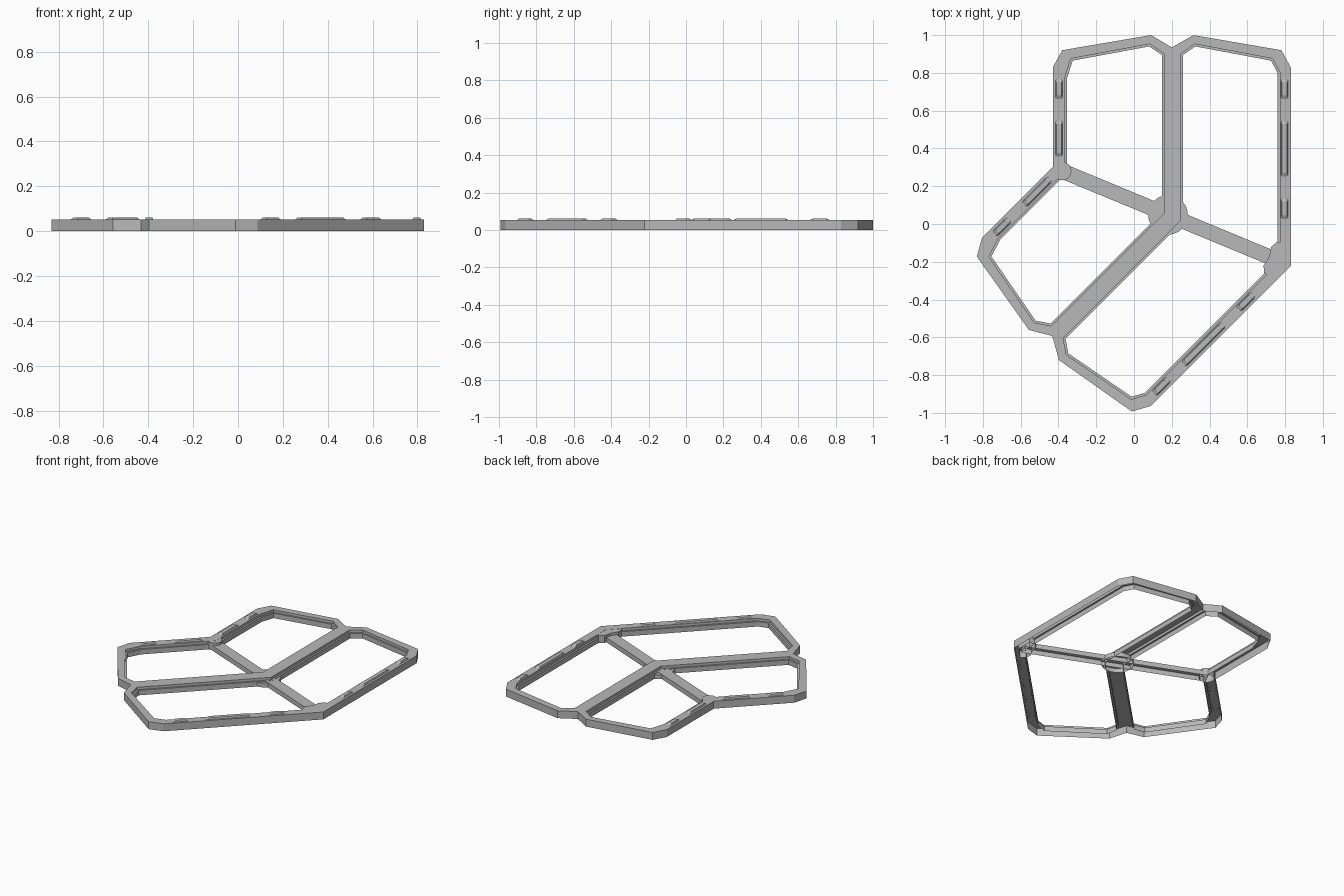
import bpy, bmesh, math
from mathutils import Vector

cube = bpy.data.objects.get("Cube")
if cube:
    bpy.data.objects.remove(cube, do_unlink=True)

TOP, LEDGE, PAD_TOP = 0.053, 0.035, 0.062
CENTRE = Vector((0.2, 0.04))            # bend of the central bar
ANGLE = math.radians(-22.5)             # symmetry axis of the two lobes
ALONG = Vector((math.cos(ANGLE), math.sin(ANGLE)))
ACROSS = Vector((-ALONG.y, ALONG.x))

grey = bpy.data.materials.new("plain grey")
grey.use_nodes = True
grey.diffuse_color = (0.48, 0.48, 0.48, 1)
grey.node_tree.nodes["Principled BSDF"].inputs["Base Color"].default_value = (0.48, 0.48, 0.48, 1)


def on_axis(x):
    return Vector((x, CENTRE.y + (x - CENTRE.x) * math.tan(ANGLE)))


def mirrored(p):
    d = Vector(p) - CENTRE
    return CENTRE + ALONG * d.dot(ALONG) - ACROSS * d.dot(ACROSS)


def symmetric(x_start, half, x_end):
    """Closed loop from one half, starting and ending on the symmetry axis."""
    half = [Vector(p) for p in half]
    return [on_axis(x_start)] + half + [on_axis(x_end)] + [mirrored(p) for p in reversed(half)]


def grown(loop, d):
    """Clockwise loop pushed outward by d with mitred corners."""
    result = []
    for i, p in enumerate(loop):
        a = (p - loop[i - 1]).normalized()
        b = (loop[(i + 1) % len(loop)] - p).normalized()
        na, nb = Vector((-a.y, a.x)), Vector((-b.y, b.x))
        result.append(p + (na + nb) * d / (1 + na.dot(nb)))
    return result


def shell(name, walls):
    """Open-bottomed shell: each wall is a stack of (loop, z); the last loops bound the top."""
    bm = bmesh.new()
    rims = []
    for stack in walls:
        rings = [[bm.verts.new((p.x, p.y, z)) for p in loop] for loop, z in stack]
        n = len(rings[0])
        for lo, hi in zip(rings, rings[1:]):
            for i in range(n):
                j = (i + 1) % n
                bm.faces.new((lo[i], lo[j], hi[j], hi[i]))
        rims += [bm.edges.get((rings[-1][i], rings[-1][(i + 1) % n])) for i in range(n)]
    bmesh.ops.triangle_fill(bm, edges=rims, use_beauty=True)
    bmesh.ops.recalc_face_normals(bm, faces=bm.faces[:])
    mesh = bpy.data.meshes.new(name)
    bm.to_mesh(mesh)
    bm.free()
    mesh.materials.append(grey)
    obj = bpy.data.objects.new(name, mesh)
    bpy.context.collection.objects.link(obj)
    return obj


# Frame: outline with two windows, each with a stepped inner rim
outline = symmetric(-0.43, [(-0.43, 0.83), (-0.38, 0.92), (0.09, 1.0), (0.2, 0.935),
                            (0.315, 1.0), (0.78, 0.92), (0.83, 0.83)], 0.83)
windows = [
    symmetric(-0.355, [(-0.355, 0.77), (-0.325, 0.865), (0.08, 0.94), (0.147, 0.895)], 0.147),
    symmetric(0.26, [(0.26, 0.895), (0.325, 0.94), (0.725, 0.865), (0.76, 0.8)], 0.76),
]
walls = [[(outline, 0), (outline, TOP)]]
for w in windows:
    wide = grown(w, 0.012)
    walls.append([(w, 0), (w, LEDGE), (wide, LEDGE), (wide, TOP)])
shell("frame", walls)


# Cross strut, lower than the frame, and the round hub under the bend
def strip(x0, x1, half_width):
    a, b, w = on_axis(x0), on_axis(x1), ACROSS * half_width
    return [a + w, b + w, b - w, a - w]


def disc(centre, radius, sides):
    return [centre + Vector((math.cos(t), math.sin(t))) * radius
            for t in (2 * math.pi * i / sides for i in range(sides))]


strut = strip(-0.38, 0.77, 0.04)
shell("cross_strut", [[(strut, 0), (strut, LEDGE - 0.001)]])
hub = disc(on_axis(0.18), 0.105, 24)
shell("centre_hub", [[(hub, 0), (hub, LEDGE - 0.004)]])

# Corner bosses where the strut meets the frame
boss = disc(on_axis(-0.38), 0.049, 16)
shell("inner_corner_boss", [[(boss, 0), (boss, TOP - 0.0008)]])
gusset = symmetric(0.80, [(0.80, -0.10), (0.757, -0.095), (0.727, -0.12)], 0.715)
shell("outer_corner_gusset", [[(gusset, 0), (gusset, TOP - 0.0008)]])


# Raised pads along the outer sides
def pad_loop(x, y0, y1, half_width, cut):
    w, c = half_width, cut
    pts = [(x - w, y0 + c), (x - w, y1 - c), (x - w + c, y1), (x + w - c, y1),
           (x + w, y1 - c), (x + w, y0 + c), (x + w - c, y0), (x - w + c, y0)]
    return [Vector(p) for p in pts]


pads = [(-0.397, 0.66, 0.77), (-0.397, 0.355, 0.55),
        (0.797, 0.66, 0.77), (0.797, 0.25, 0.55), (0.797, 0.025, 0.14)]
for k, (x, y0, y1) in enumerate(pads):
    base = pad_loop(x, y0, y1, 0.019, 0.009)
    crown = pad_loop(x, y0 + 0.02, y1 - 0.02, 0.014, 0.004)
    for side, change in (("back", lambda p: p), ("front", mirrored)):
        shell(f"{side}_pad_{k + 1}", [[([change(p) for p in base], TOP - 0.001),
                                       ([change(p) for p in crown], PAD_TOP)]])
